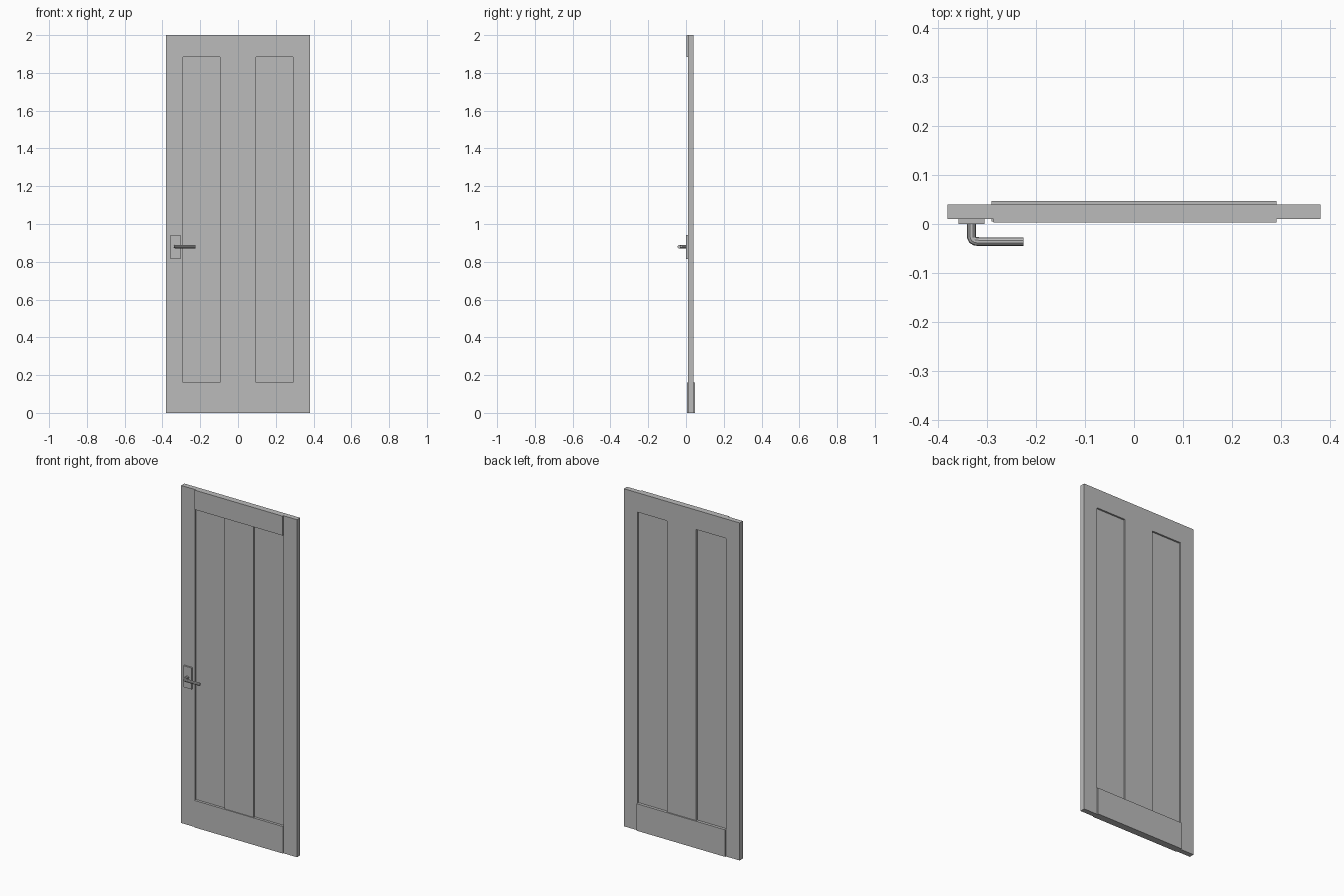
import bpy
import bmesh
from mathutils import Vector

if "Cube" in bpy.data.objects:
    bpy.data.objects.remove(bpy.data.objects["Cube"])

# One plain grey for the whole door
GREY = (0.5, 0.5, 0.5, 1)
grey = bpy.data.materials.new("plain grey")
grey.use_nodes = True
grey.diffuse_color = GREY
grey.node_tree.nodes["Principled BSDF"].inputs["Base Color"].default_value = GREY


def box(name, x, y, z):
    """Box from (min, max) pairs on each axis."""
    bm = bmesh.new()
    bmesh.ops.create_cube(bm, size=1)
    for v in bm.verts:
        v.co = Vector([lo + (hi - lo) * (c + 0.5)
                       for c, (lo, hi) in zip(v.co, (x, y, z))])
    mesh = bpy.data.meshes.new(name)
    bm.to_mesh(mesh)
    bm.free()
    mesh.materials.append(grey)
    obj = bpy.data.objects.new(name, mesh)
    bpy.context.collection.objects.link(obj)
    return obj


HALF, INNER, MID = 0.38, 0.29, 0.095
LOW, HIGH, TOP = 0.16, 1.885, 2.0
FRONT, BACK = 0.01, 0.04

# Stiles and recessed panels on both sides
for side, sign in (("right", -1), ("left", 1)):
    box(side + "_stile", sorted((sign * INNER, sign * HALF)), (FRONT, BACK), (0, TOP))
    box(side + "_panel", sorted((sign * MID, sign * INNER)), (0.02, 0.03), (LOW, HIGH))

# Middle stile and the raised rails
box("middle_stile", (-MID, MID), (FRONT, BACK), (LOW, HIGH))
box("top_rail", (-0.286, INNER), (0.003, BACK), (HIGH, TOP))
box("top_rail_end", (-INNER, -0.286), (FRONT, BACK), (HIGH, TOP))
box("bottom_rail", (-INNER, INNER), (0.005, 0.047), (0, LOW))

# Handle plate
box("handle_plate", (-0.358, -0.305), (0, FRONT), (0.815, 0.942))

# Lever: a round bar with a small rounded elbow
curve = bpy.data.curves.new("handle_lever", "CURVE")
curve.dimensions = "3D"
curve.bevel_depth = 0.009
curve.bevel_resolution = 3
curve.use_fill_caps = True
path = [(-0.331, 0.002), (-0.331, -0.027), (-0.329, -0.032),
        (-0.324, -0.035), (-0.316, -0.036), (-0.225, -0.036)]
spline = curve.splines.new("POLY")
spline.points.add(len(path) - 1)
for point, (x, y) in zip(spline.points, path):
    point.co = (x, y, 0.88, 1)
curve.materials.append(grey)
lever = bpy.data.objects.new("handle_lever", curve)
bpy.context.collection.objects.link(lever)
bpy.context.view_layer.objects.active = lever
lever.select_set(True)
bpy.ops.object.convert(target="MESH")
bpy.ops.object.shade_smooth_by_angle()
